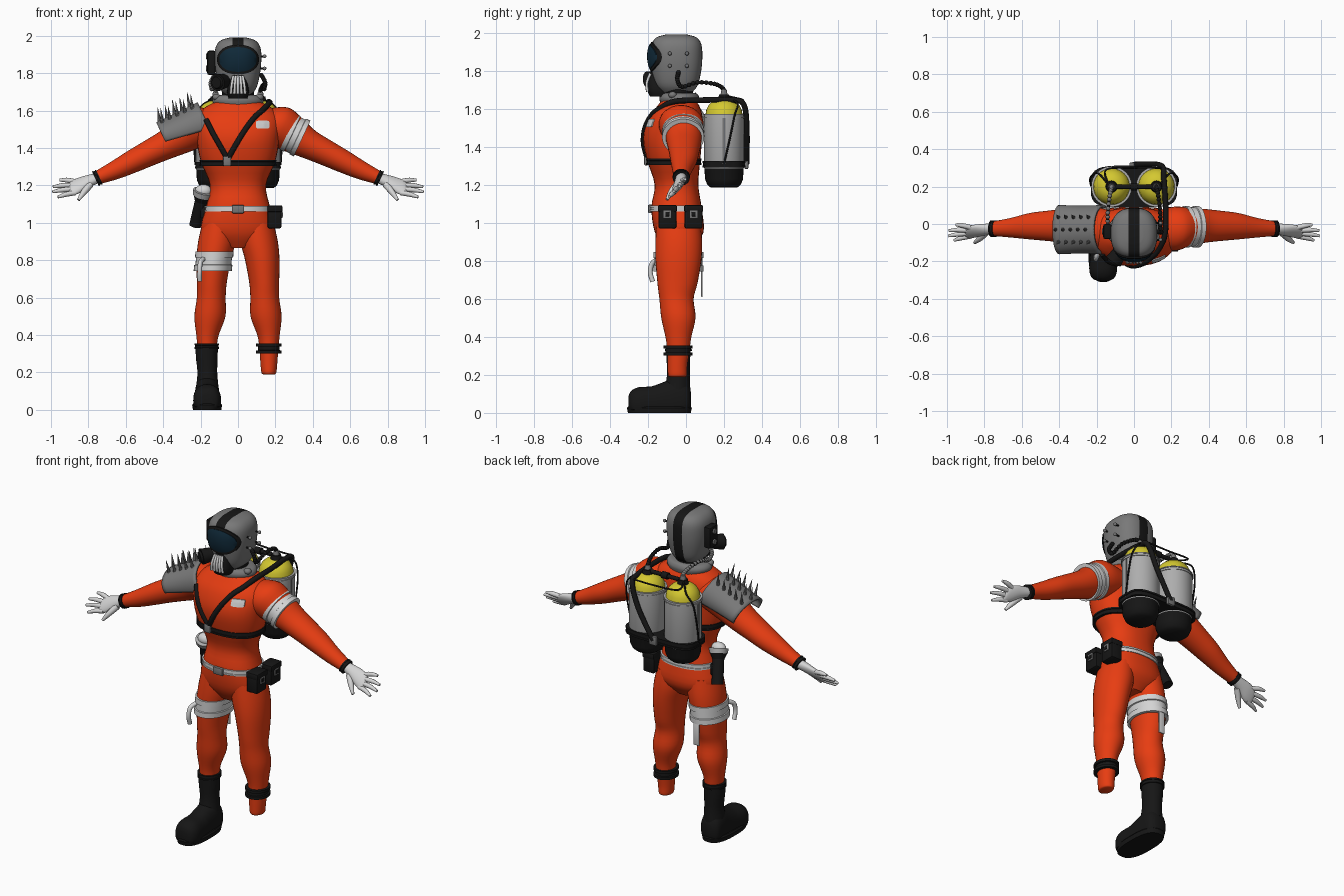
import bpy, bmesh, math
from mathutils import Vector, Matrix
from mathutils.bvhtree import BVHTree

old = bpy.data.objects.get("Cube")
if old:
    bpy.data.objects.remove(old, do_unlink=True)

X, Y, Z = Vector((1, 0, 0)), Vector((0, 1, 0)), Vector((0, 0, 1))
made = []


def material(name, *rgb):
    m = bpy.data.materials.new(name)
    m.use_nodes = True
    m.diffuse_color = (*rgb, 1)
    m.node_tree.nodes["Principled BSDF"].inputs["Base Color"].default_value = (*rgb, 1)
    return m


ORANGE = material("orange suit", .82, .047, .006)
BLACK = material("black rubber", .008, .008, .008)
GREY = material("mid grey metal", .19, .19, .19)
SILVER = material("light grey tank", .42, .42, .42)
WHITE = material("white cloth", .66, .66, .66)
YELLOW = material("yellow paint", .66, .58, .03)
GLASS = material("dark blue glass", .005, .022, .04)


def finish(name, bm, *mats):
    bmesh.ops.recalc_face_normals(bm, faces=bm.faces[:])
    me = bpy.data.meshes.new(name)
    bm.to_mesh(me)
    bm.free()
    for m in mats:
        me.materials.append(m)
    ob = bpy.data.objects.new(name, me)
    bpy.context.collection.objects.link(ob)
    made.append(ob)
    return ob


def smooth(rows, steps):
    """Catmull-Rom interpolation of equal-length tuples."""
    if steps < 2:
        return rows
    out = []
    for i in range(len(rows) - 1):
        quad = [rows[max(0, min(len(rows) - 1, i + k))] for k in (-1, 0, 1, 2)]
        for t in (j / steps for j in range(steps)):
            out.append([.5 * (2*b + (c-a)*t + (2*a-5*b+4*c-d)*t*t + (3*b-a-3*c+d)*t**3)
                        for a, b, c, d in zip(*quad)])
    return out + [rows[-1]]


def skin(bm, rings, closed=True):
    n = len(rings[0])
    for a, b in zip(rings, rings[1:]):
        for i in range(n if closed else n - 1):
            j = (i + 1) % n
            bm.faces.new((a[i], a[j], b[j], b[i]))
    if closed:
        bm.faces.new(rings[0])
        bm.faces.new(rings[-1])


def loft(name, secs, *mats, u=X, v=Y, power=2, s=1, steps=4, seg=32, arc=None, floor=-1):
    """Sections are (x, y, z, radius along u, radius along v)."""
    bm, rings = bmesh.new(), []
    a0, a1 = arc or (0, 360)
    for x, y, z, ru, rv in smooth(secs, steps):
        ring = []
        for i in range(seg):
            a = math.radians(a0 + (a1 - a0) * i / (seg - 1 if arc else seg))
            c, d = math.cos(a), math.sin(a)
            p = Vector((x, y, z)) + u * ru * math.copysign(abs(c) ** (2 / power), c) \
                + v * rv * math.copysign(abs(d) ** (2 / power), d)
            ring.append(bm.verts.new((p.x * s, p.y, max(p.z, floor))))
        rings.append(ring)
    skin(bm, rings, not arc)
    return finish(name, bm, *mats)


def tube(name, pts, r, mat, radii=None, s=1, steps=5, seg=10):
    rows = smooth([(*p, (radii[i] if radii else 1) * r) for i, p in enumerate(pts)], steps)
    pos = [Vector((q[0] * s, q[1], q[2])) for q in rows]
    bm, rings, u = bmesh.new(), [], None
    for i, p in enumerate(pos):
        t = (pos[min(i + 1, len(pos) - 1)] - pos[max(i - 1, 0)]).normalized()
        u = (u - t * u.dot(t)).normalized() if u else t.orthogonal().normalized()
        w = t.cross(u)
        rings.append([bm.verts.new(p + (u * math.cos(a) + w * math.sin(a)) * rows[i][3])
                      for a in (math.tau * k / seg for k in range(seg))])
    skin(bm, rings)
    return finish(name, bm, mat)


def cone(name, p, q, r1, r2, mat, seg=24):
    p, q = Vector(p), Vector(q)
    bm = bmesh.new()
    rot = (q - p).to_track_quat('Z', 'Y').to_matrix().to_4x4()
    bmesh.ops.create_cone(bm, cap_ends=True, segments=seg, radius1=r1, radius2=r2,
                          depth=(q - p).length, matrix=Matrix.Translation((p + q) / 2) @ rot)
    return finish(name, bm, mat)


def ball(name, c, r, mat):
    bm = bmesh.new()
    bmesh.ops.create_uvsphere(bm, u_segments=16, v_segments=10, radius=1,
                              matrix=Matrix.Translation(c) @ Matrix.Diagonal((*r, 1)))
    return finish(name, bm, mat)


def box(name, c, size, mat, bevel=.006):
    bm = bmesh.new()
    bmesh.ops.create_cube(bm, size=1, matrix=Matrix.Translation(c) @ Matrix.Diagonal((*size, 1)))
    if bevel:
        bmesh.ops.bevel(bm, geom=bm.edges[:], offset=bevel, segments=2, affect='EDGES', profile=.5)
    return finish(name, bm, mat)


def band(name, c, axis, half, ru, rv, mat, u=X, v=Y, s=1, power=2, lip=.006):
    """Strap around a limb with raised edges."""
    secs = [(*(Vector(c) + axis * half * k), ru + e, rv + e) for k, e in
            ((-1, 0), (-1, lip), (-.4, lip), (-.35, 0), (.35, 0), (.4, lip), (1, lip), (1, 0))]
    return loft(name, secs, mat, u=u, v=v, s=s, power=power, steps=1)


def tree(ob):
    return BVHTree.FromPolygons([v.co for v in ob.data.vertices],
                                [p.vertices for p in ob.data.polygons])


def front_y(bvh, x, z):
    hit = bvh.ray_cast(Vector((x, -1, z)), Y)[0]
    return hit.y if hit else -.1


def draped(name, bvh, x, z, rx, rz, mat, lift, bulge=0, power=2):
    """Rounded plate laid over the front of a surface."""
    bm, rings = bmesh.new(), []
    for k in (1.0, 1.0, .85, .65, .45, .25, .05):
        ring = []
        for i in range(40):
            a = math.tau * i / 40
            c, d = math.cos(a), math.sin(a)
            px = x + k * rx * math.copysign(abs(c) ** (2 / power), c)
            pz = z + k * rz * math.copysign(abs(d) ** (2 / power), d)
            up = lift + bulge * (1 - k * k) if rings else -.004
            ring.append(bm.verts.new((px, front_y(bvh, px, pz) - up, pz)))
        rings.append(ring)
    skin(bm, rings)
    return finish(name, bm, mat)


# Suit torso
torso = loft("torso", [(0, -.04, .865, .07, .07), (0, -.036, .95, .195, .128), (0, -.05, 1.08, .172, .132),
                       (0, -.05, 1.2, .15, .115), (0, -.065, 1.33, .2, .14), (0, -.07, 1.45, .222, .155),
                       (0, -.055, 1.55, .23, .142), (0, -.04, 1.615, .18, .11), (0, -.04, 1.66, .09, .075)],
             ORANGE, power=2.3)
chest = tree(torso)

# Arms, hands and legs
arm_v = Vector((.42, 0, .9))
palm_u, palm_v = Vector((0, .6, .8)), Vector((0, .8, -.6))
tips = [(.963, -.088, 1.137), (.992, -.064, 1.165), (.99, -.035, 1.192), (.955, -.004, 1.228)]
for s, side in ((1, "left"), (-1, "right")):
    loft(side + "_arm", [(.12, -.03, 1.53, .1, .09), (.22, -.025, 1.515, .118, .113), (.3, -.015, 1.47, .1, .1),
                         (.38, -.01, 1.42, .09, .08), (.47, -.01, 1.375, .08, .07), (.56, -.012, 1.33, .07, .062),
                         (.66, -.02, 1.28, .052, .05), (.76, -.025, 1.237, .038, .035)],
         ORANGE, u=Y, v=arm_v, s=s)
    band(side + "_cuff", (.752, -.025, 1.24), Vector((.9, 0, -.42)), .012, .042, .04, BLACK, u=Y, v=arm_v, s=s, lip=.003)
    loft(side + "_palm", [(.755, -.025, 1.237, .03, .028), (.8, -.03, 1.222, .038, .026), (.85, -.038, 1.2, .05, .022),
                          (.89, -.045, 1.185, .048, .016), (.905, -.047, 1.18, .03, .008)],
         WHITE, u=palm_u, v=palm_v, s=s)
    for k, tip in zip((-1, -.33, .33, 1), tips):
        base = Vector((.87, -.042, 1.19)) + palm_u * .037 * k
        mid = base.lerp(Vector(tip), .55) + Vector((0, .003, .004))
        tube(side + "_finger", [base, mid, tip], .013, WHITE, (1.05, 1, .55), s)
    tube(side + "_thumb", [(.79, -.045, 1.205), (.825, -.078, 1.162), (.853, -.1, 1.122)], .016, WHITE, (1.2, 1, .5), s)
    loft(side + "_leg", [(.1, -.04, 1.0, .09, .115), (.113, -.038, .9, .1, .123), (.13, -.04, .8, .092, .12),
                         (.14, -.045, .68, .08, .105), (.143, -.05, .6, .077, .09), (.15, -.04, .5, .083, .09),
                         (.163, -.04, .4, .06, .068), (.165, -.04, .34, .052, .06), (.165, -.045, .25, .045, .052),
                         (.165, -.045, .2, .04, .05), (.165, -.045, .19, .032, .042)], ORANGE, s=s)

# Bands on limbs
band("arm_band", (.305, -.015, 1.468), Vector((.9, 0, -.42)), .042, .105, .1, WHITE, u=Y, v=arm_v)
band("thigh_band", (-.13, -.04, .795), Vector((.1, 0, 1)).normalized(), .052, .096, .126, WHITE)
tube("thigh_tail", [(-.18, -.13, .81), (-.2, -.175, .79), (-.205, -.188, .74), (-.205, -.175, .69)], .013, WHITE)
box("thigh_flap", (-.13, .084, .68), (.04, .008, .14), WHITE, .003)
band("ankle_band", (.165, -.043, .328), Z, .027, .058, .066, BLACK, lip=.01)

# Boot
loft("boot_shaft", [(-.167, -.04, .35, .06, .064), (-.167, -.04, .28, .058, .062), (-.164, -.04, .2, .053, .06),
                    (-.164, -.045, .12, .06, .068)], BLACK)
band("boot_top", (-.167, -.04, .34), Z, .014, .062, .067, BLACK, lip=.004)
loft("boot_foot", [(-.165, .026, .07, .03, .04), (-.165, .005, .07, .06, .085), (-.165, -.05, .07, .066, .115),
                   (-.165, -.11, .06, .066, .105), (-.165, -.18, .05, .07, .09), (-.165, -.25, .05, .074, .085),
                   (-.165, -.29, .05, .058, .064), (-.165, -.303, .05, .03, .035)],
     BLACK, u=X, v=Z, power=2.3, floor=.015)
loft("boot_sole", [(-.165, -.14, 0, .076, .165), (-.165, -.14, .026, .08, .171), (-.165, -.14, .034, .074, .165)],
     BLACK, power=2.6, steps=1)

# Belt, pouches and torch
band("belt", (0, -.05, 1.075), Z, .016, .175, .137, WHITE, power=2.3, lip=.003)
box("belt_buckle", (0, -.19, 1.073), (.065, .02, .045), GREY)
for y in (-.098, .04):
    box("pouch", (.195, y, 1.03), (.075, .095, .12), BLACK, .01)
    box("pouch_flap", (.197, y, 1.075), (.08, .1, .035), BLACK)
    box("pouch_clip", (.234, y, 1.045), (.008, .04, .04), GREY, .002)
    box("pouch_clip_center", (.237, y, 1.045), (.008, .022, .022), BLACK, .002)
foot, head = Vector((-.228, .02, .985)), Vector((-.185, -.055, 1.17))
cone("torch_body", foot, foot.lerp(head, .75), .033, .033, BLACK)
cone("torch_neck", foot.lerp(head, .7), foot.lerp(head, .9), .034, .052, BLACK)
cone("torch_rim", foot.lerp(head, .86), head, .052, .055, SILVER)
ball("torch_lens", head, (.046, .035, .035), WHITE)
box("torch_holder", (-.185, -.02, 1.06), (.03, .06, .07), BLACK)

# Helmet with a dark centre stripe cut into it
helmet = loft("helmet", [(0, -.05, 1.675, .06, .07), (0, -.05, 1.72, .098, .11), (0, -.05, 1.8, .118, .13),
                         (0, -.05, 1.88, .125, .136), (0, -.05, 1.94, .119, .13), (0, -.05, 1.975, .092, .105),
                         (0, -.05, 1.99, .045, .055)], GREY, BLACK, power=2.5, seg=48)
bm = bmesh.new()
bm.from_mesh(helmet.data)
for x in (-.03, .03):
    bmesh.ops.bisect_plane(bm, geom=bm.verts[:] + bm.edges[:] + bm.faces[:], plane_co=(x, 0, 0), plane_no=X)
for f in bm.faces:
    c = f.calc_center_median()
    f.material_index = int(abs(c.x) < .03 and (c.z > 1.87 or c.y > 0))
bm.to_mesh(helmet.data)
bm.free()
face = tree(helmet)
draped("visor_rim", face, 0, 1.873, .112, .079, BLACK, .008, power=2.2)
draped("visor_glass", face, 0, 1.873, .1, .066, GLASS, .011, .008, power=2.2)
loft("muzzle", [(0, -.14, 1.665, .05, .05), (0, -.145, 1.7, .058, .058), (0, -.145, 1.75, .05, .052),
                (0, -.14, 1.79, .035, .045)], BLACK, power=2.5)
for i in range(-2, 3):
    tube("muzzle_rib", [(i * .0125, -.188, 1.785), (i * .017, -.206, 1.735), (i * .019, -.203, 1.69)], .0075, WHITE)
cone("filter", (-.06, -.13, 1.76), (-.11, -.2, 1.75), .035, .046, BLACK)
cone("filter_cap", (-.11, -.2, 1.75), (-.117, -.21, 1.749), .036, .03, BLACK)
box("ear_box", (-.142, -.04, 1.855), (.045, .08, .13), BLACK, .01)
for z in (1.825, 1.89):
    cone("ear_knob", (-.15, -.04, z), (-.172, -.04, z), .018, .015, GREY)
    for y in (-.085, .005):
        cone("helmet_stud", (.1, y, z), (.142, y, z), .005, .005, BLACK, 8)
        ball("helmet_stud_head", (.142, y, z), (.01, .01, .01), GREY)
loft("neck", [(0, -.045, 1.64, .085, .08), (0, -.045, 1.72, .085, .085)], BLACK, steps=1)
loft("collar", [(0, -.035, 1.63, .13, .1), (0, -.035, 1.655, .138, .105), (0, -.035, 1.675, .125, .097),
                (0, -.035, 1.682, .1, .085)], GREY)

# Air tanks, hoses and cables
for s, side in ((1, "left"), (-1, "right")):
    shape = [(1.185, .07), (1.2, .088), (1.23, .1), (1.285, .103), (1.29, .105), (1.56, .105), (1.565, .098),
             (1.595, .093), (1.62, .08), (1.638, .06), (1.65, .035)]
    tank = loft(side + "_tank", [(.12 * s, .2, z, r, r) for z, r in shape], SILVER, BLACK, YELLOW, steps=1)
    for p in tank.data.polygons:
        p.material_index = 1 if p.center.z < 1.287 else 2 if p.center.z > 1.562 else 0
    band(side + "_tank_ring", (.12 * s, .2, 1.562), Z, .01, .106, .106, SILVER, lip=.003)
    box(side + "_tank_seam", (.225 * s, .2, 1.43), (.006, .014, .24), GREY, 0)
    cone(side + "_valve", (.12 * s, .2, 1.64), (.12 * s, .2, 1.675), .034, .026, BLACK)
    cone(side + "_valve_top", (.12 * s, .2, 1.675), (.12 * s, .2, 1.7), .018, .014, GREY)
    hose = [(.125, -.04, 1.79), (.145, -.045, 1.75), (.14, -.02, 1.715), (.14, .06, 1.738),
            (.13, .15, 1.73), (.12, .195, 1.705), (.12, .2, 1.67)]
    tube(side + "_hose", hose, .008, BLACK, s=s)
    for p in smooth(hose, 4):
        ball(side + "_hose_bead", (p[0] * s, p[1], p[2]), (.012, .012, .012), BLACK if s > 0 else GREY)
    tube(side + "_cable", [(.13, .2, 1.66), (.19, .27, 1.63), (.228, .255, 1.56), (.235, .23, 1.44),
                           (.228, .2, 1.31)], .005, BLACK, s=s)
    ball(side + "_collar_knob", (.115 * s, -.07, 1.672), (.022, .022, .018), GREY)
cone("manifold", (-.12, .2, 1.665), (.12, .2, 1.665), .012, .012, BLACK)
cone("manifold_knob", (-.02, .2, 1.665), (.02, .2, 1.665), .02, .02, BLACK)
tube("rear_cable", [(-.13, .2, 1.67), (-.15, .29, 1.65), (0, .3, 1.64), (.15, .3, 1.64)], .005, BLACK)

# Harness
band("chest_strap", (0, -.065, 1.32), Z, .017, .203, .143, BLACK, power=2.3, lip=.003)
band("tank_strap", (0, .2, 1.308), Z, .018, .228, .11, BLACK, power=4, lip=.003)
over = [(x, front_y(chest, x, z), z) for x, z in ((-.055, 1.34), (-.01, 1.42), (.04, 1.5), (.09, 1.565), (.13, 1.6))]
tube("shoulder_strap", over + [(.165, -.06, 1.638), (.17, .08, 1.645), (.16, .24, 1.645), (.153, .305, 1.62),
                               (.1, .32, 1.48), (.0, .318, 1.31)], .015, BLACK)
tube("cross_strap", [(x, front_y(chest, x, z), z) for x, z in ((-.17, 1.55), (-.135, 1.48), (-.095, 1.41), (-.055, 1.34))],
     .015, BLACK)
box("chest_buckle", (-.058, front_y(chest, -.058, 1.33) - .008, 1.33), (.042, .024, .055), GREY)
box("rear_buckle", (0, .318, 1.31), (.05, .02, .055), GREY)
draped("chest_patch", chest, .132, 1.525, .036, .021, WHITE, .006, power=6)

# Spiked shoulder guard
inner, outer = Vector((.165, -.03, 1.535)), Vector((.4, -.03, 1.458))
guard = loft("shoulder_guard", [(*inner, .132, .122), (*inner.lerp(outer, .5), .128, .104), (*outer, .132, .088)],
             GREY, u=Y, v=arm_v, s=-1, arc=(-18, 198))
guard.modifiers.new("thickness", 'SOLIDIFY').thickness = .012
for row, angle in enumerate((60, 90, 120)):
    a = math.radians(angle)
    for i in range(5):
        t = .15 + .18 * i + .05 * (row % 2)
        p = inner.lerp(outer, t) + Y * math.cos(a) * .128 + arm_v * math.sin(a) * (.12 - .034 * t)
        p.x = -p.x
        q = p + Vector((-.012, .03 * math.cos(a), .075 - .01 * (i % 2)))
        cone("guard_spike", p - Z * .008, q, .011, .001, GREY, 8)

# Smooth shading with sharp edges kept
bpy.ops.object.select_all(action='DESELECT')
for ob in made:
    ob.select_set(True)
bpy.context.view_layer.objects.active = made[0]
bpy.ops.object.shade_smooth_by_angle(angle=math.radians(40))
